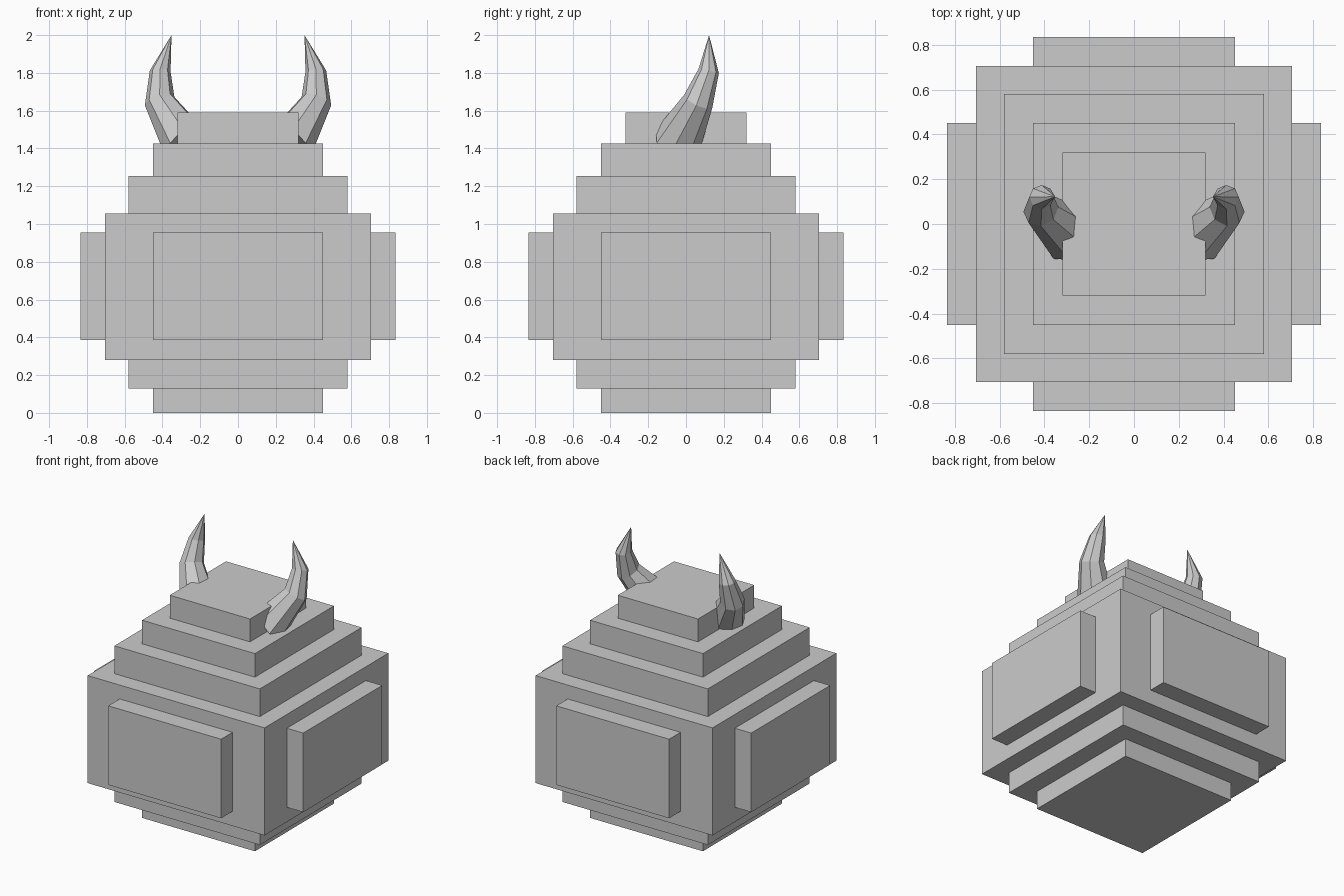
import bpy, bmesh, math
from mathutils import Vector

if "Cube" in bpy.data.objects:
    bpy.data.objects.remove(bpy.data.objects["Cube"])

grey = bpy.data.materials.new("light grey")
grey.diffuse_color = (0.6, 0.6, 0.6, 1)
grey.use_nodes = True
grey.node_tree.nodes["Principled BSDF"].inputs["Base Color"].default_value = grey.diffuse_color


def finish(name, bm):
    bmesh.ops.recalc_face_normals(bm, faces=bm.faces)
    mesh = bpy.data.meshes.new(name)
    bm.to_mesh(mesh)
    bm.free()
    mesh.materials.append(grey)
    obj = bpy.data.objects.new(name, mesh)
    bpy.context.collection.objects.link(obj)
    return obj


def skin(bm, rings):
    """Bridge consecutive vertex rings with quads."""
    for a, b in zip(rings, rings[1:]):
        n = len(a)
        for i in range(n):
            j = (i + 1) % n
            bm.faces.new((a[i], a[j], b[j], b[i]))


# Stepped body: (half width, bottom, top) of each square tier
tiers = [(0.45, 0, 0.13), (0.58, 0.13, 0.28), (0.705, 0.28, 1.055),
         (0.58, 1.055, 1.255), (0.45, 1.255, 1.425), (0.32, 1.425, 1.59)]
bm = bmesh.new()
rings = []
for half, low, high in tiers:
    for z in (low, high):
        rings.append([bm.verts.new((sx * half, sy * half, z))
                      for sx, sy in ((-1, -1), (1, -1), (1, 1), (-1, 1))])
skin(bm, rings)
bm.faces.new(rings[0])
bm.faces.new(rings[-1])
finish("stepped_body", bm)

# Raised panel on each of the four sides
for k, side in enumerate(("front", "right", "back", "left")):
    bm = bmesh.new()
    bmesh.ops.create_cube(bm, size=1)
    for v in bm.verts:
        v.co = Vector((v.co.x * 0.9, -0.7675 + v.co.y * 0.135, 0.67 + v.co.z * 0.57))
    panel = finish(side + "_panel", bm)
    panel.rotation_euler.z = k * math.pi / 2

# Curved horns: (centre, ring normal, radius), ending in a point
sections = [((0.29, -0.045, 1.44), (0.66, 0.35, 0.66), 0.13),
            ((0.415, 0.065, 1.65), (0.30, 0.40, 0.87), 0.082),
            ((0.412, 0.12, 1.81), (-0.05, 0.2, 0.98), 0.055)]
SIDES = 8
for side, sx in (("right", 1), ("left", -1)):
    bm = bmesh.new()
    rings = []
    for centre, normal, radius in sections:
        n = Vector(normal).normalized()
        u = (Vector((1, 0, 0)) - n * n.x).normalized()
        w = n.cross(u)
        ring = []
        for i in range(SIDES):
            t = 2 * math.pi * i / SIDES
            p = Vector(centre) + radius * (u * math.cos(t) + w * math.sin(t))
            ring.append(bm.verts.new((sx * p.x, p.y, p.z)))
        rings.append(ring)
    skin(bm, rings)
    bm.faces.new(rings[0])
    tip = bm.verts.new((sx * 0.352, 0.122, 2.0))
    for i in range(SIDES):
        bm.faces.new((rings[-1][i], rings[-1][(i + 1) % SIDES], tip))
    finish(side + "_horn", bm)
